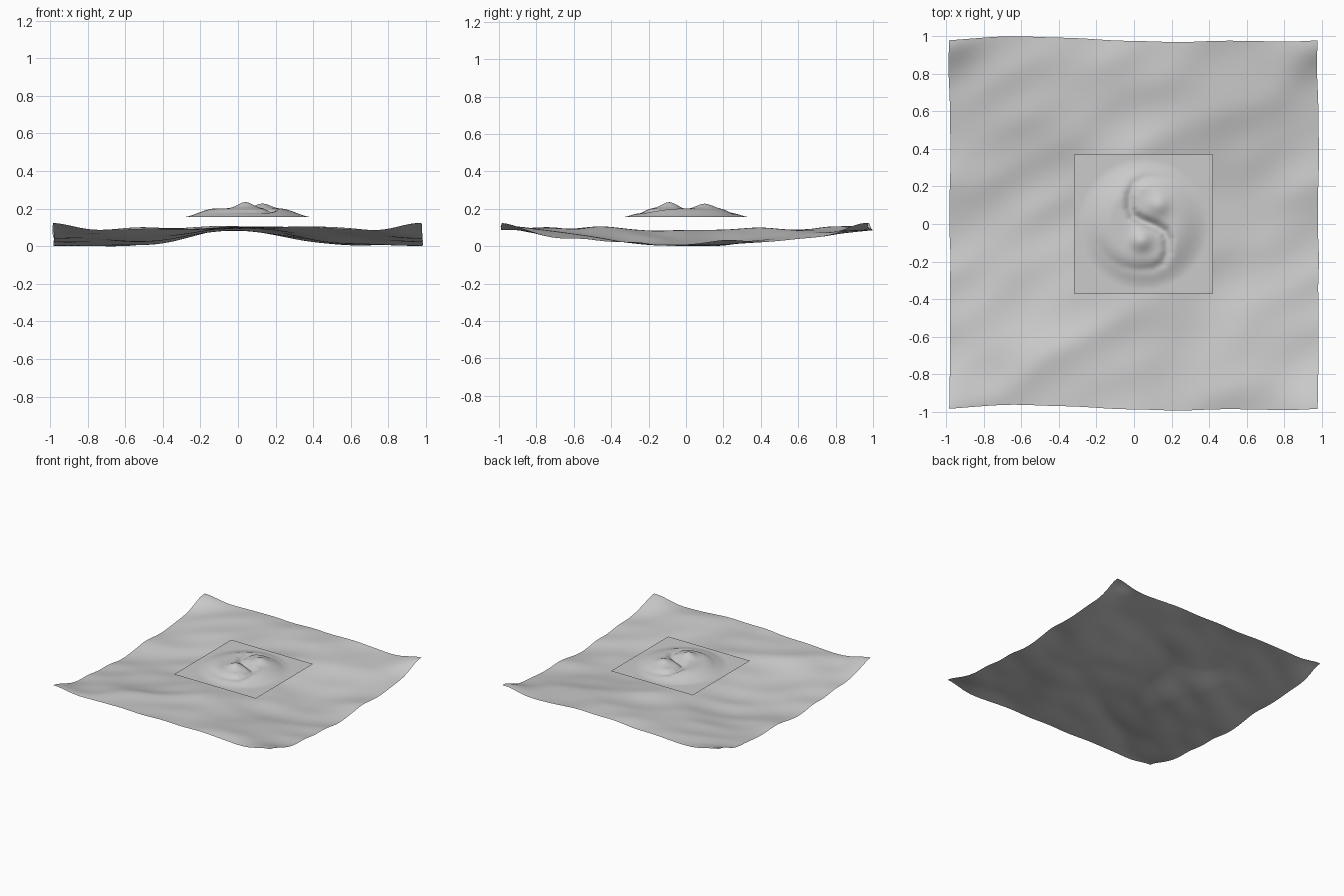
import bpy
import bmesh
import math
from mathutils import Vector

cube = bpy.data.objects.get("Cube")
if cube:
    bpy.data.objects.remove(cube)

# One plain material for both sheets
grey = bpy.data.materials.new("mid_grey")
grey.use_nodes = True
tone = (0.6, 0.6, 0.6, 1)
grey.diffuse_color = tone
grey.node_tree.nodes["Principled BSDF"].inputs["Base Color"].default_value = tone


def sheet(name, centre, half, cells, shape):
    """Square grid whose vertices are moved by shape(x, y)."""
    bm = bmesh.new()
    bmesh.ops.create_grid(bm, x_segments=cells, y_segments=cells, size=half)
    for v in bm.verts:
        v.co = shape(v.co.x + centre[0], v.co.y + centre[1])
    for f in bm.faces:
        f.smooth = True
    mesh = bpy.data.meshes.new(name)
    bm.to_mesh(mesh)
    bm.free()
    mesh.materials.append(grey)
    obj = bpy.data.objects.new(name, mesh)
    bpy.context.collection.objects.link(obj)
    return obj


# Rolling water: hollow at each side, sharp corner crests, small crossing waves
HALF = 0.98
WAVES = [  # cycles in x, cycles in y, height, phase
    (1, -2, 0.002, 2.3), (2, -3, 0.004, 4.0), (1, -4, 0.002, 1.0),
    (3, -5, 0.002, 0.5), (2, 3, 0.002, 2.0), (4, -2, 0.002, 5.0),
    (5, -7, 0.001, 3.0), (1, 5, 0.002, 0.2), (3, 1, 0.002, 4.4),
    (-4, 7, 0.001, 1.7), (6, -3, 0.001, 2.6), (2, -8, 0.001, 0.9),
]


def water(x, y):
    u, v = math.pi * x / HALF, math.pi * y / HALF
    side = math.sin(u / 2) ** 8
    across = 1 - math.cos(u / 2) ** 6 - 0.15 * side
    along = (1 + math.cos(v)) / 2
    corner = (math.sin(u / 2) * math.sin(v / 2)) ** 24
    z = 0.115 - along * (0.012 + 0.09 * across)
    z += 0.06 * corner - 0.045 * side * (1 - along)
    p = Vector((x, y - 0.014 * math.sin(u), z))
    for m, n, height, phase in WAVES:
        a = m * u + n * v - phase
        k = math.hypot(m, n)
        p.z += height * math.cos(a)
        p.x -= height * m / k * math.sin(a)
        p.y -= height * n / k * math.sin(a)
    return p


# Rest the deepest trough on the ground
sea = sheet("water_surface", (0, 0), HALF, 160, water)
sea.location.z = -min(v.co.z for v in sea.data.vertices)

# S-shaped groove that curls round both lobes of the swirl
MID = Vector((0.078, 0.003))
ARM = [Vector(p) for p in (
    MID, (0.12, -0.015), (0.16, -0.04), (0.178, -0.08), (0.178, -0.15),
    (0.155, -0.21), (0.1, -0.24), (0.02, -0.245), (-0.06, -0.23),
    (-0.13, -0.19), (-0.19, -0.11))]
PEAKS = ((Vector((0.04, -0.09)), 0.034), (Vector((0.13, 0.1)), 0.026))


def groove(p):
    """Depth of the nearest arm, fading towards its tip."""
    best = 0
    for q in (p, 2 * MID - p):
        for i, (a, b) in enumerate(zip(ARM, ARM[1:])):
            d = b - a
            t = min(max((q - a).dot(d) / d.length_squared, 0), 1)
            fade = 1 - (i + t) / len(ARM)
            dist = (q - a - d * t).length
            best = max(best, 0.03 * fade * math.exp(-(dist / 0.028) ** 2))
    return best


def swirl(x, y):
    p = Vector((x, y))
    r = (p - Vector((0.05, 0))).length
    t = min(max((0.35 - r) / 0.18, 0), 1)
    rise = t * t * (3 - 2 * t)
    z = 0.046 * rise
    for peak, height in PEAKS:
        z += rise * height * math.exp(-((p - peak).length / 0.055) ** 2)
    z -= groove(p) * rise
    return Vector((x, y, 0.155 + max(z, 0)))


sheet("swirl_plate", (0.05, 0), 0.37, 130, swirl)
